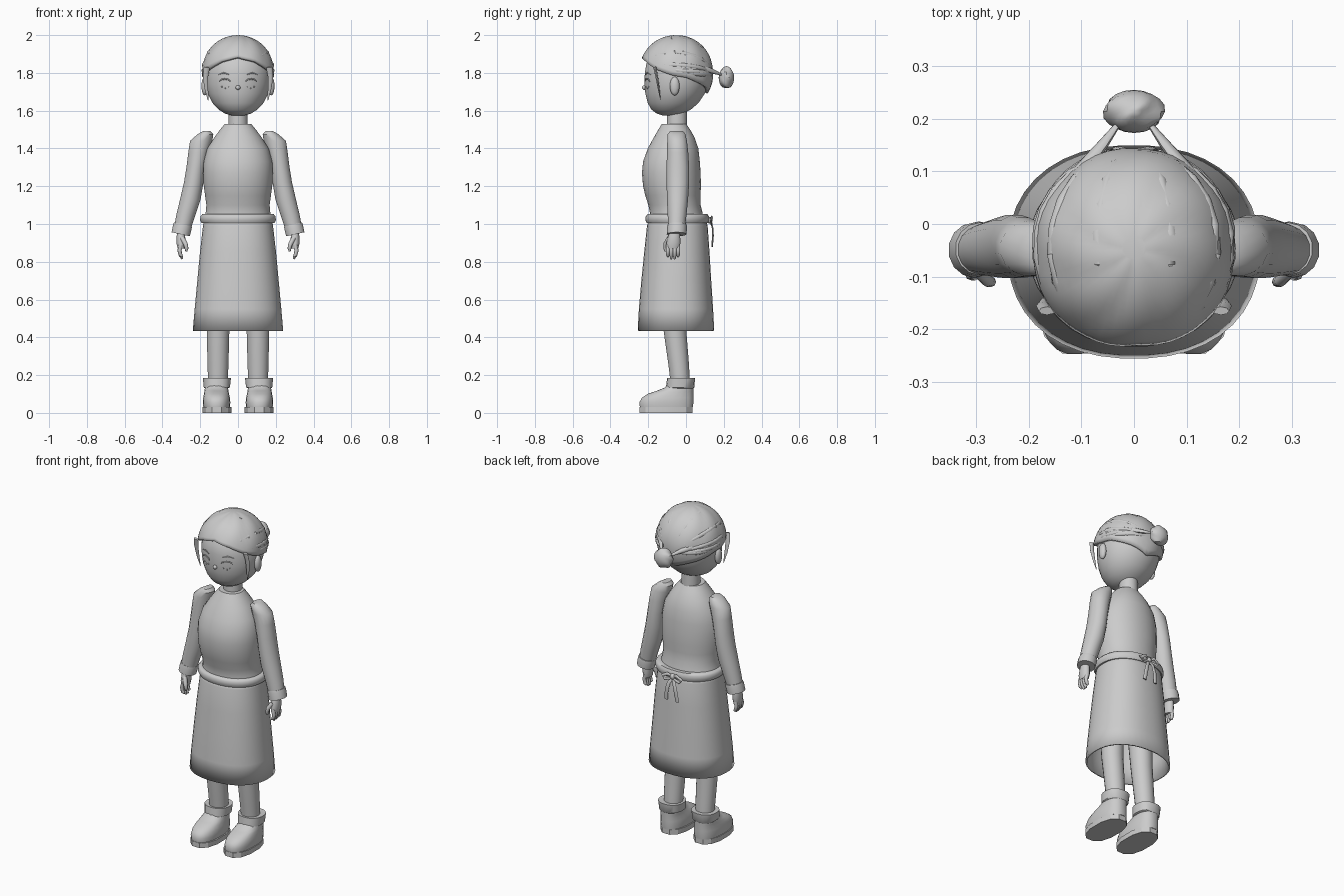
import bpy, bmesh, math
from mathutils import Vector

grey = bpy.data.materials.new("plain_grey")
grey.diffuse_color = (0.6, 0.6, 0.6, 1)


def finish(name, bm, angle=40, thick=0):
    bmesh.ops.recalc_face_normals(bm, faces=bm.faces)
    me = bpy.data.meshes.new(name)
    bm.to_mesh(me)
    bm.free()
    ob = bpy.data.objects.new(name, me)
    bpy.context.collection.objects.link(ob)
    me.materials.append(grey)
    if thick:
        m = ob.modifiers.new("thickness", "SOLIDIFY")
        m.thickness = thick
        m.offset = -1
    bpy.ops.object.select_all(action="DESELECT")
    ob.select_set(True)
    bpy.context.view_layer.objects.active = ob
    bpy.ops.object.shade_smooth_by_angle(angle=math.radians(angle))
    return ob


def skin(bm, rings, caps=True, closed=False):
    rows = [[bm.verts.new(p) for p in r] for r in rings]
    n = len(rows[0])
    pairs = list(zip(rows, rows[1:])) + ([(rows[-1], rows[0])] if closed else [])
    for a, b in pairs:
        for i in range(n):
            j = (i + 1) % n
            bm.faces.new((a[i], a[j], b[j], b[i]))
    if caps:
        bm.faces.new(rows[0])
        bm.faces.new(rows[-1])


def loft(name, rings, n=24, power=2.0, caps=True, angle=40, thick=0, closed=False):
    """rings: (z, x_min, x_max, y_min, y_max)"""
    out = []
    for z, x0, x1, y0, y1 in rings:
        r = []
        for i in range(n):
            a = 2 * math.pi * (i + 0.5) / n
            c, s = math.cos(a), math.sin(a)
            e = 2 / power
            r.append(((x0 + x1) / 2 + (x1 - x0) / 2 * math.copysign(abs(c) ** e, c),
                      (y0 + y1) / 2 + (y1 - y0) / 2 * math.copysign(abs(s) ** e, s), z))
        out.append(r)
    bm = bmesh.new()
    skin(bm, out, caps, closed)
    return finish(name, bm, angle, thick)


def sym(rings):
    return [(z, -w, w, a, b) for z, w, a, b in rings]


def side(rings, s):
    return [(z, s * a, s * b, c, d) for z, a, b, c, d in rings]


def tube(name, pts, radii, n=8, flat=1.0):
    """tapered round or flattened tube along a path"""
    pts = [Vector(p) for p in pts]
    rings = []
    for i, p in enumerate(pts):
        t = (pts[min(i + 1, len(pts) - 1)] - pts[max(i - 1, 0)]).normalized()
        u = t.cross(Vector((0, 1, 0.2))).normalized()
        v = t.cross(u)
        rings.append([p + radii[i] * (u * math.cos(k * 2 * math.pi / n) + flat * v * math.sin(k * 2 * math.pi / n))
                      for k in range(n)])
    bm = bmesh.new()
    skin(bm, rings)
    return finish(name, bm, 50)


def ball(name, c, r, seg=16):
    bm = bmesh.new()
    bmesh.ops.create_uvsphere(bm, u_segments=seg, v_segments=seg // 2, radius=1)
    for v in bm.verts:
        v.co = Vector((c[0] + v.co.x * r[0], c[1] + v.co.y * r[1], c[2] + v.co.z * r[2]))
    return finish(name, bm, 60)


# Head and neck
loft("head", sym([(1.575, .035, -.125, -.04), (1.585, .07, -.155, -.015), (1.605, .102, -.183, .025),
                  (1.64, .135, -.203, .066), (1.69, .16, -.216, .1), (1.74, .172, -.22, .118),
                  (1.80, .175, -.219, .125), (1.85, .168, -.21, .12), (1.90, .14, -.18, .09),
                  (1.94, .1, -.14, .05), (1.96, .05, -.1, 0)]), n=32, angle=60)
loft("neck", sym([(1.50, .052, -.102, .006), (1.64, .05, -.1, .004)]), n=20)

# Dress top, skirt and rolled waistband
loft("bodice", sym([(1.02, .182, -.195, .095), (1.06, .172, -.192, .088), (1.10, .168, -.2, .078),
                    (1.15, .175, -.216, .077), (1.20, .182, -.228, .08), (1.27, .185, -.234, .078),
                    (1.33, .182, -.228, .074), (1.40, .163, -.203, .066), (1.46, .125, -.17, .045),
                    (1.50, .095, -.147, .022), (1.53, .07, -.128, .002)]), n=32, power=2.1)
loft("skirt", sym([(1.03, .18, -.195, .105), (.99, .186, -.207, .115), (.85, .202, -.222, .125),
                   (.70, .216, -.237, .134), (.55, .23, -.25, .144), (.435, .24, -.256, .15)]),
     n=40, power=2.25, caps=False, thick=.01)
loft("waistband", sym([(1.005, .176, -.195, .105), (1.005, .193, -.208, .117), (1.02, .201, -.215, .123),
                       (1.04, .2, -.214, .122), (1.052, .19, -.204, .115), (1.05, .165, -.18, .08)]),
     n=36, power=2.15, caps=False, closed=True, angle=60)

# Tied bow at the back of the waist
ball("tie_knot", (0, .125, 1.02), (.018, .016, .018), 10)
for s in (-1, 1):
    tube("tie_end", [(0, .125, 1.015), (s * .018, .14, .985), (s * .03, .143, .94), (s * .038, .138, .88)],
         [.008, .011, .012, .012], 6, .4)
    tube("tie_loop", [(0, .125, 1.02), (s * .03, .137, 1.035), (s * .065, .132, 1.015), (s * .05, .137, 1.0),
                      (0, .13, 1.012)], [.006, .01, .009, .009, .006], 6, .5)

for s in (-1, 1):
    # Sleeve, cuff and hand
    loft("sleeve", side([(1.492, .145, .185, -.085, -.015), (1.475, .13, .215, -.098, -.002),
                         (1.44, .135, .255, -.1, .006), (1.38, .155, .264, -.102, .013),
                         (1.30, .172, .274, -.104, .018), (1.22, .182, .287, -.104, .018),
                         (1.13, .197, .308, -.102, .012), (1.05, .224, .327, -.098, .004),
                         (.97, .25, .342, -.095, -.006)], s), n=16)
    cuff = loft("cuff", side([(1.00, .243, .34, -.097, .003), (.985, .244, .345, -.1, .005),
                              (.945, .254, .353, -.102, .003), (.945, .268, .335, -.09, -.01)], s), n=14, angle=35)
    for v in cuff.data.vertices:
        v.co.z += .22 * (abs(v.co.x) - .3)
    loft("palm", side([(.97, .278, .322, -.088, -.032), (.94, .279, .325, -.095, -.03),
                       (.90, .277, .327, -.105, -.028), (.87, .283, .32, -.103, -.035)], s), n=12, angle=60)
    for k in range(4):
        y = -.096 + k * .018
        tip = .815 + (.012 if k in (0, 3) else 0)
        tube("finger", [(s * .302, y, .89), (s * .31, y, .86), (s * .304, y, .835), (s * .294, y, tip)],
             [.011, .011, .01, .005], 8)
    tube("thumb", [(s * .295, -.09, .925), (s * .278, -.108, .895), (s * .272, -.11, .87), (s * .274, -.108, .855)],
         [.013, .012, .01, .005], 8)

    # Leg, boot and sole
    loft("leg", side([(.14, .055, .158, -.08, .022), (.25, .05, .162, -.093, .017), (.44, .045, .166, -.12, .002),
                      (.65, .035, .168, -.14, .0), (.95, .015, .16, -.15, .05)], s), n=20)
    loft("boot", side([(.03, .042, .184, -.245, .038), (.055, .04, .187, -.248, .04), (.08, .042, .185, -.235, .04),
                       (.10, .047, .181, -.205, .04), (.117, .05, .178, -.155, .04), (.135, .053, .175, -.11, .04),
                       (.165, .053, .172, -.09, .04)], s), n=24, power=2.4, angle=50)
    loft("boot_cuff", side([(.13, .052, .176, -.1, .04), (.135, .042, .182, -.106, .044),
                            (.185, .036, .187, -.1, .048), (.183, .055, .165, -.08, .03)], s), n=18, power=2.3)
    loft("sole", side([(0, .033, .19, -.25, .038), (.03, .033, .19, -.25, .038)], s), n=12, power=2.4, angle=30)

    # Ear, closed eye, brow and freckles
    ball("ear", (s * .176, -.06, 1.73), (.018, .026, .05), 14)

    def on_face(x, z, out=.0):
        y = -.05 - .171 * math.sqrt(max(0, 1 - (x / .174) ** 2)) + .008 * max(0, 1.74 - z) / .05
        return (x, y - out, z)

    arc = [on_face(s * (.07 + .03 * math.cos(a)), 1.752 + .016 * math.sin(a), .002)
           for a in [math.pi * k / 6 for k in range(7)]]
    tube("closed_eye", arc, [.001, .003, .004, .004, .004, .003, .001], 6)
    tube("brow", [on_face(s * x, z, .001) for x, z in ((.045, 1.79), (.075, 1.8), (.105, 1.79))],
         [.002, .004, .001], 6)
    for x, z in ((.05, 1.725), (.068, 1.718), (.085, 1.727)):
        ball("freckle", on_face(s * x, z), (.004, .003, .004), 8)
ball("nose", (0, -.221, 1.722), (.013, .012, .012), 12)

# Hair cap with a hairline that dips from brow to nape
KEYS = [(0, 1.885), (30, 1.862), (60, 1.815), (85, 1.785), (105, 1.775), (125, 1.75), (180, 1.69)]


def hairline(a):
    d = abs(math.degrees(a))
    for (a0, z0), (a1, z1) in zip(KEYS, KEYS[1:]):
        if d <= a1 + 1e-6:
            return z0 + (z1 - z0) * (d - a0) / (a1 - a0)
    return KEYS[-1][1]


def hair_point(a, t, k=1.0):
    y = -math.cos(a) * math.sin(t)
    return Vector((.192 * k * math.sin(a) * math.sin(t), -.05 + (.2 if y < 0 else .195) * k * y,
                   1.8 + .2 * k * math.cos(t)))


bm = bmesh.new()
rings, N, M = [], 48, 14
for j in range(1, M + 1):
    ring = []
    for i in range(N):
        a = -math.pi + 2 * math.pi * i / N
        t = math.acos((hairline(a) - 1.8) / .2) * j / M
        k = 1 + .02 * (abs(math.sin(4 * a + 2.2 * t)) - .6) * math.sin(math.pi * min(1, j / M) * .8)
        ring.append(hair_point(a, t, k))
    rings.append(ring)
skin(bm, rings, caps=False)
bm.verts.ensure_lookup_table()
bm.faces.new(bm.verts[:N])
finish("hair_cap", bm, 35, .018)

# Combed locks sweeping back from the hairline to the bun
C = Vector((0, -.05, 1.8))
goal = Vector((0, 1, -.05)).normalized()
for s in (-1, 1):
    for deg in (12, 35, 58, 80, 105):
        a = s * math.radians(deg)
        start = (hair_point(a, math.acos((hairline(a) - 1.8) / .2) - .12) - C).normalized()
        path = []
        for q in range(9):
            d = start.slerp(goal, q / 8 * .9)
            path.append(C + Vector((d.x * .183, d.y * .188, d.z * .186)))
        tube("combed_lock", path, [.004, .011, .014, .015, .015, .014, .012, .009, .004], 8)
    # Side wisp by the ear and strand leading into the bun
    tube("side_wisp", [(s * .165, -.165, 1.83), (s * .172, -.155, 1.78), (s * .168, -.145, 1.72),
                       (s * .158, -.135, 1.655)], [.016, .014, .01, .002], 8, .5)
    tube("bun_strand", [(s * .14, .03, 1.84), (s * .105, .095, 1.825), (s * .06, .15, 1.805), (s * .03, .19, 1.79)],
         [.01, .018, .012, .006], 8, .8)

# Bun with a lumpy twist
bm = bmesh.new()
bmesh.ops.create_uvsphere(bm, u_segments=20, v_segments=12, radius=1)
for v in bm.verts:
    a = math.atan2(v.co.z, v.co.x)
    k = 1 + .07 * math.sin(5 * a + 4 * v.co.y)
    v.co = Vector((v.co.x * .057 * k, .214 + v.co.y * .041, 1.775 + v.co.z * .057 * k))
finish("hair_bun", bm, 35)
